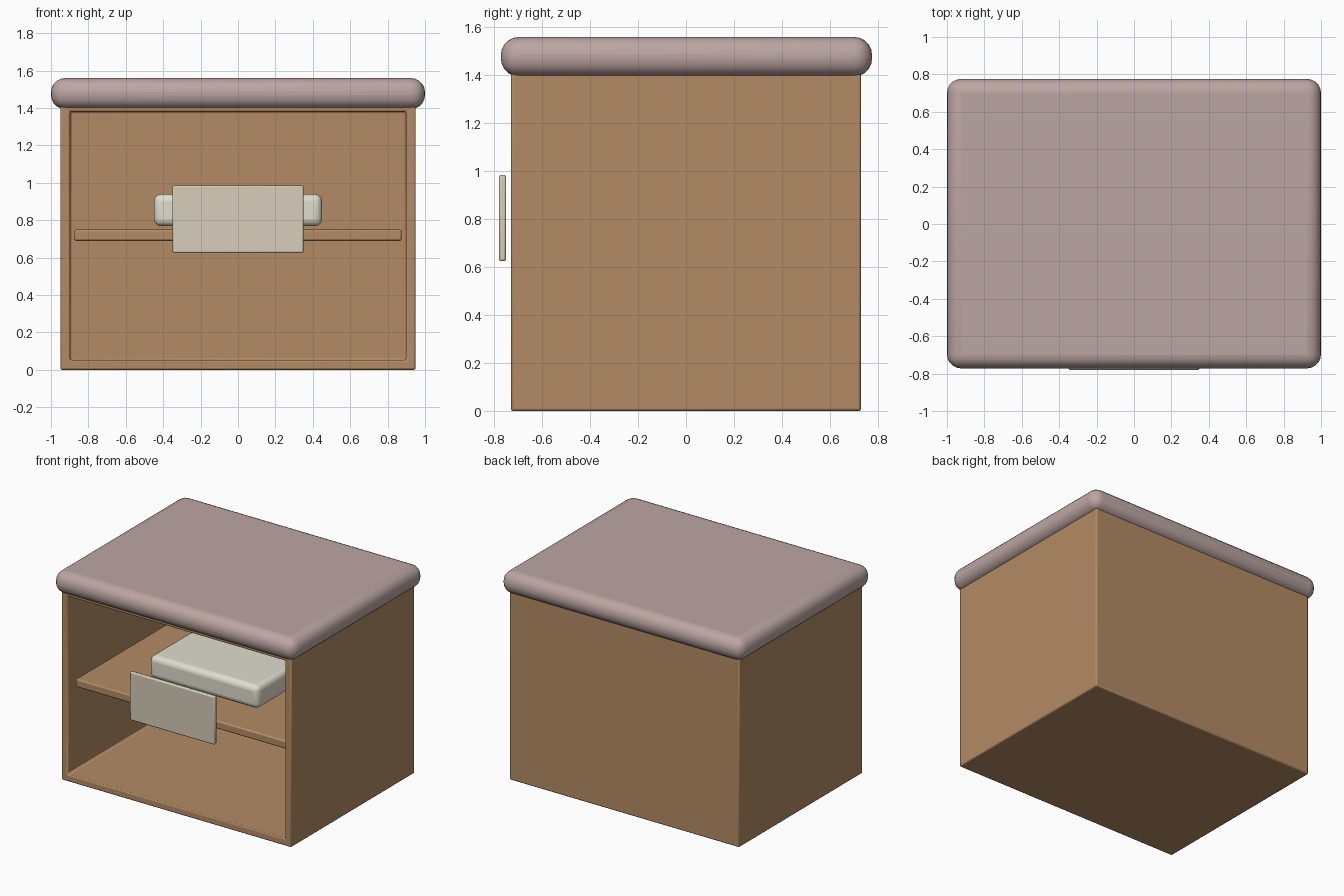
import bpy, bmesh
from math import radians
from mathutils import Vector

if "Cube" in bpy.data.objects:
    bpy.data.objects.remove(bpy.data.objects["Cube"])


def material(name, rgb):
    m = bpy.data.materials.new(name)
    m.diffuse_color = (*rgb, 1)
    m.use_nodes = True
    m.node_tree.nodes["Principled BSDF"].inputs["Base Color"].default_value = m.diffuse_color
    return m


wood = material("wood", (0.45, 0.26, 0.13))
fabric = material("mauve_fabric", (0.50, 0.38, 0.36))
ivory = material("ivory", (0.75, 0.72, 0.62))
beige = material("beige", (0.68, 0.61, 0.49))


def box(name, lo, hi, mat, bevel, segments, hollow=None):
    """Rounded box between two corners; hollow = (wall, depth) opens the front."""
    lo, hi = Vector(lo), Vector(hi)
    centre, size = (lo + hi) / 2, hi - lo
    bm = bmesh.new()
    bmesh.ops.create_cube(bm, size=1)
    bmesh.ops.scale(bm, vec=size, verts=bm.verts)
    if hollow:
        wall, depth = hollow
        bm.normal_update()
        front = min(bm.faces, key=lambda f: f.calc_center_median().y)
        bmesh.ops.inset_region(bm, faces=[front], thickness=wall)
        inner = bmesh.ops.extrude_discrete_faces(bm, faces=[front])["faces"][0]
        bmesh.ops.translate(bm, vec=(0, depth, 0), verts=inner.verts)
    mesh = bpy.data.meshes.new(name)
    bm.to_mesh(mesh)
    bm.free()
    mesh.materials.append(mat)
    ob = bpy.data.objects.new(name, mesh)
    ob.location = centre
    bpy.context.collection.objects.link(ob)
    mod = ob.modifiers.new("bevel", 'BEVEL')
    mod.width, mod.segments = bevel, segments
    bpy.ops.object.select_all(action='DESELECT')
    ob.select_set(True)
    bpy.context.view_layer.objects.active = ob
    bpy.ops.object.shade_smooth_by_angle(angle=radians(40))
    return ob


# open-fronted case, its top panel sunk into the cushion
box("cabinet_case", (-0.95, -0.73, 0), (0.95, 0.73, 1.435), wood, 0.01, 2, (0.075, 1.385))
# shelf set slightly behind the front edge
box("shelf", (-0.875, -0.67, 0.69), (0.875, 0.67, 0.75), wood, 0.01, 2)
# padded seat on top
box("seat_cushion", (-1, -0.772, 1.395), (1, 0.776, 1.56), fabric, 0.075, 5)
# rounded device lying on the shelf
box("shelf_box", (-0.45, -0.41, 0.768), (0.45, 0.29, 0.94), ivory, 0.04, 4)
# thin plate in front of the opening
box("front_plate", (-0.35, -0.78, 0.625), (0.35, -0.75, 0.985), beige, 0.008, 2)
